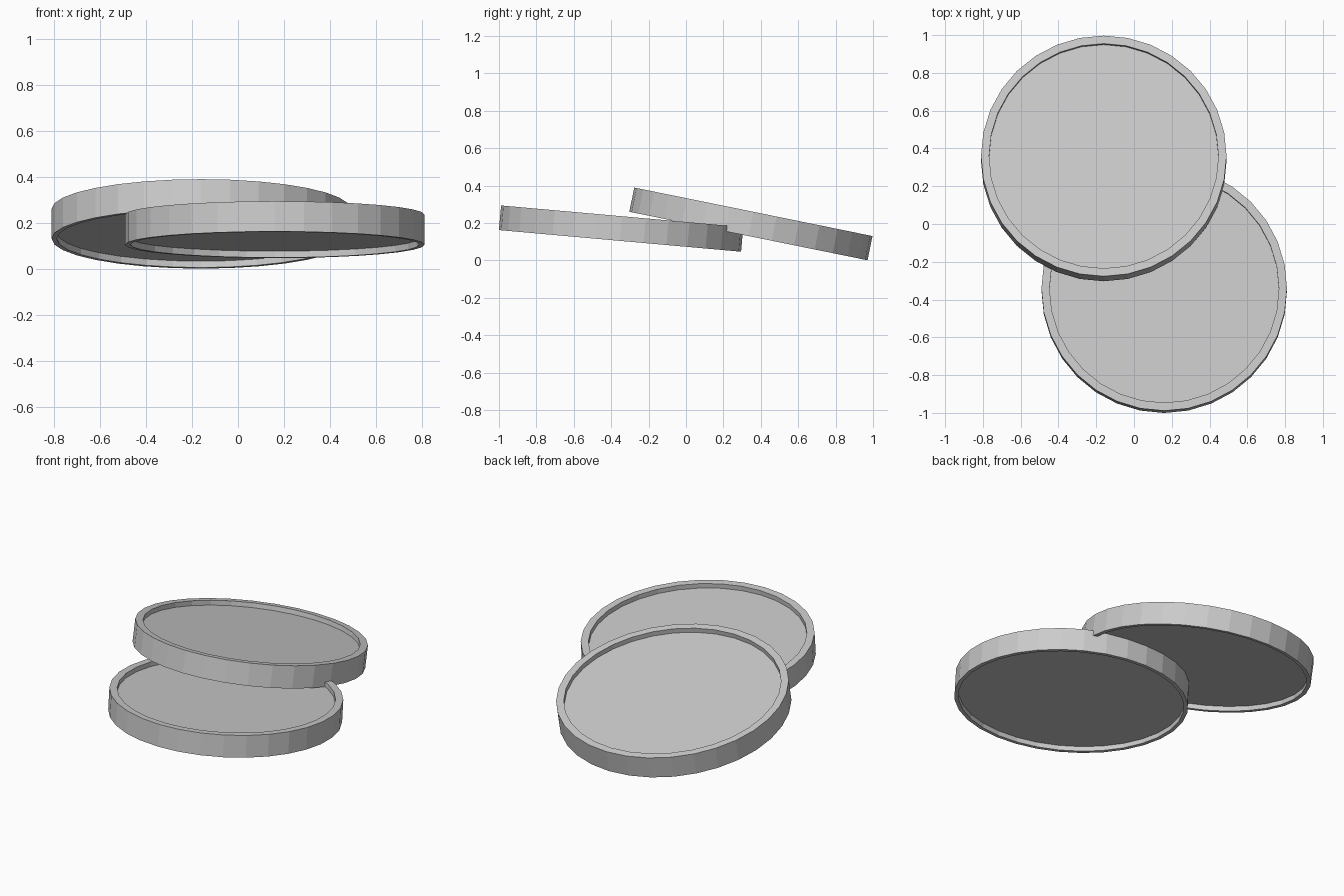
import bpy
import bmesh
import math

cube = bpy.data.objects.get("Cube")
if cube:
    bpy.data.objects.remove(cube, do_unlink=True)

SIDES = 32
RADIUS = 0.65
HALF = 0.066      # half of the disc thickness
RECESS = 0.028    # depth of the sunken faces

grey = bpy.data.materials.new("light_grey")
grey.use_nodes = True
colour = (0.6, 0.6, 0.6, 1)
grey.diffuse_color = colour
grey.node_tree.nodes["Principled BSDF"].inputs["Base Color"].default_value = colour


def rimmed_disc(name, location, tilt):
    """Flat disc with a raised rim on both faces, leaning back by tilt degrees."""
    # Profile from the upper recess, over the rim, to the lower recess
    profile = [(0.607, HALF - RECESS), (0.607, HALF), (RADIUS, HALF),
               (RADIUS, -HALF), (0.627, -HALF), (0.627, RECESS - HALF)]
    bm = bmesh.new()
    rings = []
    for r, z in profile:
        ring = []
        for i in range(SIDES):
            a = math.tau * i / SIDES
            ring.append(bm.verts.new((r * math.cos(a), r * math.sin(a), z)))
        rings.append(ring)
    for upper, lower in zip(rings, rings[1:]):
        for i in range(SIDES):
            j = (i + 1) % SIDES
            bm.faces.new((upper[i], lower[i], lower[j], upper[j]))
    # Recessed faces
    bm.faces.new(rings[0])
    bm.faces.new(reversed(rings[-1]))
    bmesh.ops.recalc_face_normals(bm, faces=bm.faces)
    mesh = bpy.data.meshes.new(name)
    bm.to_mesh(mesh)
    bm.free()
    mesh.materials.append(grey)
    obj = bpy.data.objects.new(name, mesh)
    obj.location = location
    obj.rotation_euler.x = math.radians(-tilt)
    bpy.context.collection.objects.link(obj)
    return obj


# Rear disc resting on the edge of the front one
rimmed_disc("rear_coin", (-0.16, 0.347, 0.195), 11.5)
rimmed_disc("front_coin", (0.16, -0.347, 0.17), 5.1)
